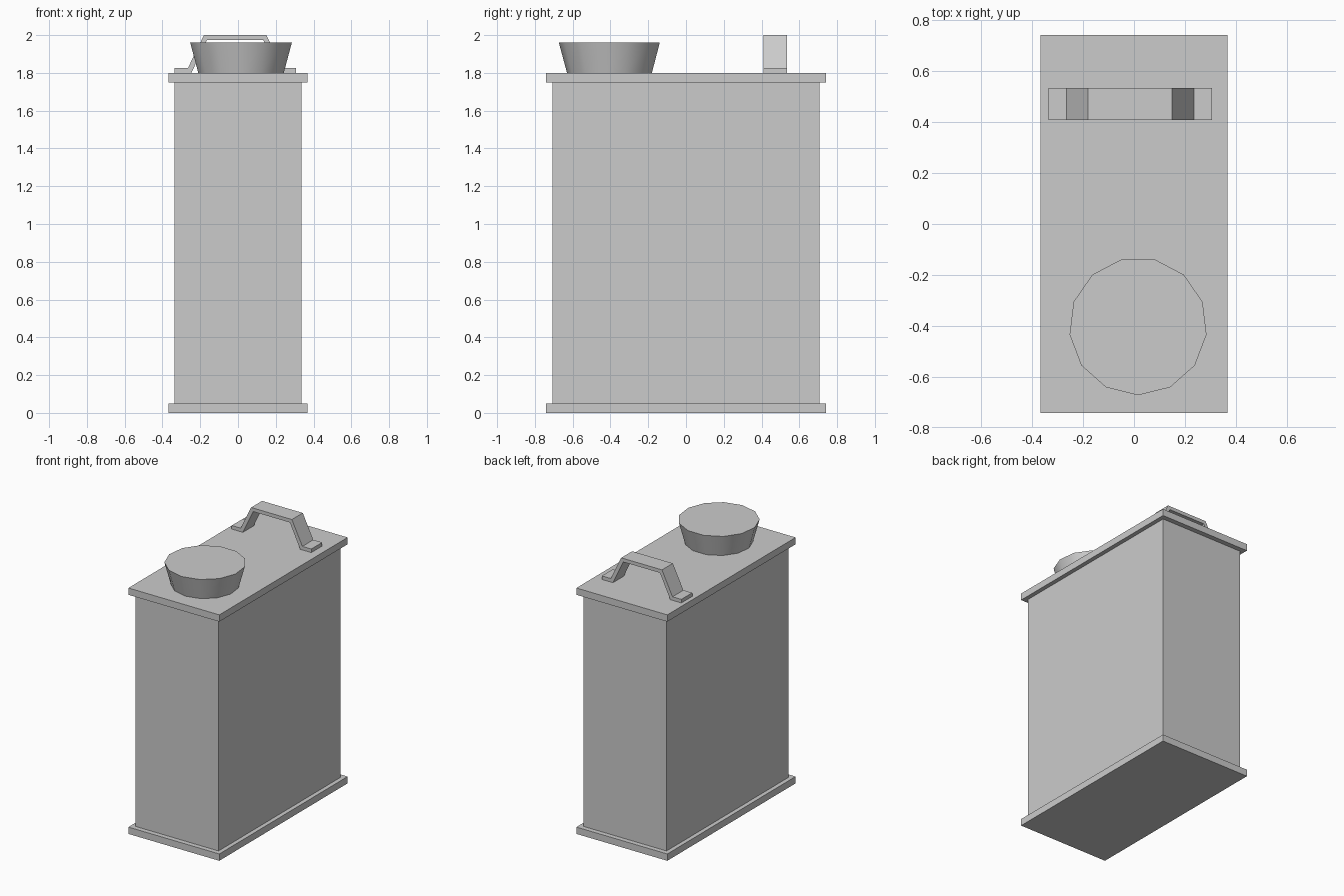
import bpy, bmesh, math

if "Cube" in bpy.data.objects:
    bpy.data.objects.remove(bpy.data.objects["Cube"])


def add_object(name, bm):
    bmesh.ops.recalc_face_normals(bm, faces=bm.faces)
    mesh = bpy.data.meshes.new(name)
    bm.to_mesh(mesh)
    bm.free()
    obj = bpy.data.objects.new(name, mesh)
    bpy.context.collection.objects.link(obj)
    return obj


def box(name, half_x, half_y, z0, z1):
    bm = bmesh.new()
    bmesh.ops.create_cube(bm, size=1)
    bmesh.ops.scale(bm, vec=(2 * half_x, 2 * half_y, z1 - z0), verts=bm.verts)
    bmesh.ops.translate(bm, vec=(0, 0, (z0 + z1) / 2), verts=bm.verts)
    return add_object(name, bm)


# Can body with overhanging rim plates
box("body", 0.337, 0.706, 0.05, 1.75)
box("base_plate", 0.368, 0.742, 0.0, 0.05)
box("top_plate", 0.368, 0.742, 1.75, 1.80)

# Flared 13-sided cap with smooth sides and flat top
SIDES = 13
bm = bmesh.new()
rings = []
for radius, z in ((0.228, 1.80), (0.271, 1.96)):
    ring = []
    for i in range(SIDES):
        a = -math.pi / 2 + 2 * math.pi * i / SIDES
        ring.append(bm.verts.new((0.016 + radius * math.cos(a),
                                  -0.402 + radius * math.sin(a), z)))
    rings.append(ring)
    bm.faces.new(ring)
for i in range(SIDES):
    j = (i + 1) % SIDES
    bm.faces.new((rings[0][i], rings[0][j], rings[1][j], rings[1][i]))
cap = add_object("cap", bm)
bpy.context.view_layer.objects.active = cap
cap.select_set(True)
bpy.ops.object.shade_smooth_by_angle(angle=math.radians(35))

# Bent strap handle: (x, z) strip pairs of outer and inner edge, mirrored in x
half = [((0.322, 1.826), (0.322, 1.80)),
        ((0.250, 1.826), (0.232, 1.80)),
        ((0.165, 2.000), (0.149, 1.974))]
pairs = [((-o[0], o[1]), (-i[0], i[1])) for o, i in half] + half[::-1]
outline = [o for o, i in pairs] + [i for o, i in reversed(pairs)]
n = len(outline)
bm = bmesh.new()
front, back = [[bm.verts.new((x - 0.015, y, z)) for x, z in outline]
               for y in (0.409, 0.535)]
for k in range(n):
    m = (k + 1) % n
    bm.faces.new((front[k], front[m], back[m], back[k]))
for k in range(len(pairs) - 1):
    for side in (front, back):
        bm.faces.new((side[k], side[k + 1], side[n - 2 - k], side[n - 1 - k]))
add_object("handle", bm)
